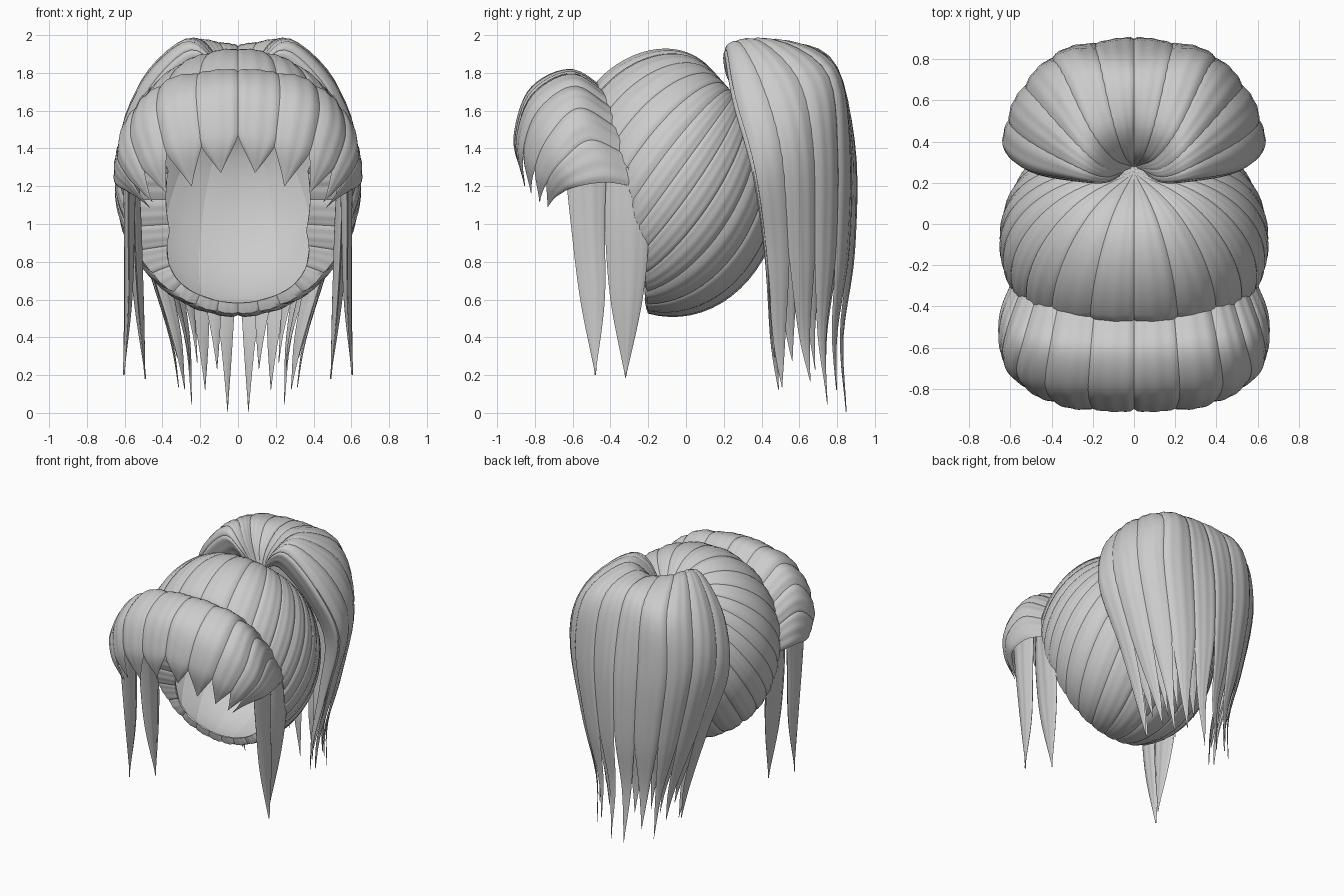
import bpy, bmesh, math, random
from mathutils import Vector as V

if "Cube" in bpy.data.objects:
    bpy.data.objects.remove(bpy.data.objects["Cube"])

random.seed(4)


def spline(pts, s):
    """Catmull-Rom through evenly spaced points, s in 0..1."""
    n = len(pts) - 1
    f = min(max(s, 0), 1) * n
    i = min(int(f), n - 1)
    f -= i
    b, c = pts[i], pts[i + 1]
    a = pts[i - 1] if i > 0 else b * 2 - c
    d = pts[i + 2] if i + 2 <= n else c * 2 - b
    return b + (c - a) * (f / 2) + (a * 2 - b * 5 + c * 4 - d) * (f * f / 2) + (b * 3 - a - c * 3 + d) * (f ** 3 / 2)


def sheet(rows):
    rows = [[V(p) for p in r] for r in rows]
    return lambda u, t: spline([spline(r, t) for r in rows], u)


def strand(bm, surf, u0, u1, t1=1, taper=1, bulge=.3, depth=0, out=1, nt=26, nw=12, mirror=False):
    """Closed lock of hair on surf(u, t): ridged outside, flat inside, pointed past 'taper'."""
    uc, hu, rings = (u0 + u1) / 2, (u1 - u0) / 2, []
    for i in range(nt + 1):
        t = t1 * i / nt
        k = 1
        if t > taper:
            k = max(1 - ((t - taper) / (t1 - taper)) ** 1.2, .015)
        hw = (surf(uc + hu * k, t) - surf(uc - hu * k, t)).length / 2
        sink = depth * min(1, t * 4)
        outer, inner = [], []
        for j in range(nw + 1):
            w = 2 * j / nw - 1
            u = uc + hu * k * w
            p = surf(u, t)
            n = (surf(u + .01, t) - surf(u - .01, t)).cross(
                surf(u, min(t + .01, 1)) - surf(u, max(t - .01, 0))).normalized() * out
            h = bulge * hw * (math.sqrt(max(1 - w * w, 0)) + .12 * math.cos(9 * w + uc * 7))
            outer.append(p + n * (h - sink))
            if j in (3, 6, 9):
                inner.append(p - n * (sink + .004))
        rings.append(outer + inner[::-1])
    for sx in ((1, -1) if mirror else (1,)):
        vs = [[bm.verts.new((p.x * sx, p.y, p.z)) for p in r] for r in rings]
        m = len(vs[0])
        for a, b in zip(vs, vs[1:]):
            for j in range(m):
                bm.faces.new((a[j], a[(j + 1) % m], b[(j + 1) % m], b[j]))
        bm.faces.new(vs[-1])


def finish(bm, name):
    bmesh.ops.recalc_face_normals(bm, faces=bm.faces)
    me = bpy.data.meshes.new(name)
    bm.to_mesh(me)
    bm.free()
    me.shade_smooth()
    me.set_sharp_from_angle(angle=math.radians(50))
    bpy.context.collection.objects.link(bpy.data.objects.new(name, me))


# Scalp hair: strands radiate from the tie over an ellipsoid to the hairline
CEN, RAD = V((0, -.08, 1.22)), V((.64, .575, .70))
D = V((0, .662, .75))
F = V((0, -.75, .662))
LINE = [(.4, -.19), (.8, -.21), (1.2, -.29), (1.5, -.41), (1.75, -.455), (2.1, -.46)]
ends = {}


def on_head(phi, a):
    d = D * math.cos(a) + (F * math.cos(phi) + V((1, 0, 0)) * math.sin(phi)) * math.sin(a)
    return CEN + d * RAD * (1 - .13 * math.exp(-(a / .42) ** 2))


def past_hairline(p):
    for (z0, y0), (z1, y1) in zip(LINE, LINE[1:]):
        if z0 <= p.z <= z1:
            return p.y < y0 + (y1 - y0) * (p.z - z0) / (z1 - z0)
    return False


def end_angle(phi):
    key = round(phi, 5)
    if key not in ends:
        a = .3
        while a < 3 and not past_hairline(on_head(phi, a)):
            a += .03
        lo, hi = a - .03, a
        for _ in range(7):
            mid = (lo + hi) / 2
            if past_hairline(on_head(phi, mid)):
                hi = mid
            else:
                lo = mid
        ends[key] = hi
    return ends[key]


def scalp(phi, t):
    e = end_angle(phi)
    p = on_head(phi, e * min(t / .9, 1))
    if t > .9:  # ends curl inward round the face
        q = (t - .9) / .1
        side = min(max((1.5 - p.z) / .2, .08), 1) * min(max((p.z - .5) / .45, .25), 1)
        p = p + V((-.36 * p.x * side, -.01, (1.15 - p.z) * .08)) * q
    return p


# wider strands over the crown and nape, narrower ones down the sides
bm = bmesh.new()
N = 24
warp = lambda i: 2 * math.pi * i / N + .16 * math.sin(4 * math.pi * i / N)
for i in range(N):
    strand(bm, scalp, warp(i) - .012, warp(i + 1) + .012, bulge=.17, out=-1, nt=30)
finish(bm, "scalp_hair")

# Fringe: arched locks from the hairline to pointed tips, mirrored
fringe = sheet([
    [(0, -.45, 1.72), (0, -.62, 1.81), (0, -.82, 1.71), (0, -.9, 1.46), (0, -.87, 1.26)],
    [(.33, -.42, 1.65), (.36, -.6, 1.75), (.38, -.79, 1.63), (.34, -.87, 1.41), (.28, -.85, 1.19)],
    [(.51, -.36, 1.46), (.57, -.55, 1.55), (.6, -.69, 1.42), (.54, -.77, 1.27), (.45, -.78, 1.12)],
    [(.59, -.28, 1.2), (.64, -.42, 1.22), (.64, -.57, 1.2), (.57, -.66, 1.16), (.47, -.71, 1.07)]])
bm = bmesh.new()
for u0, u1, t1 in ((0, .2, .96), (.17, .4, 1), (.38, .6, .99), (.57, .8, 1), (.77, 1, 1)):
    strand(bm, fringe, u0, u1, t1=t1, taper=.74, bulge=.18, out=-1, mirror=True)
finish(bm, "fringe")

# Side locks: two long hanging points in front of each ear
bm = bmesh.new()
for rows in (
    [[(.58, -.64, 1.3), (.58, -.61, 1.0), (.58, -.56, .6), (.6, -.48, .2)],
     [(.58, -.42, 1.3), (.58, -.43, 1.0), (.59, -.43, .6), (.61, -.48, .2)]],
    [[(.55, -.43, 1.3), (.55, -.43, 1.0), (.53, -.4, .6), (.49, -.32, .18)],
     [(.58, -.24, 1.3), (.56, -.2, .95), (.53, -.23, .6), (.49, -.32, .18)]]):
    strand(bm, sheet(rows), 0, 1, bulge=.35, out=1, mirror=True)
    strand(bm, sheet(rows), 0, 1, bulge=.25, out=-1, mirror=True)
finish(bm, "side_locks")

# Ponytail: rises from the tie, folds over and hangs in pointed locks; last row curls under
tail = sheet([
    [(0, .28, 1.66), (0, .35, 1.83), (0, .53, 1.94), (0, .77, 1.86), (0, .89, 1.4), (0, .89, .85), (0, .84, .4), (0, .87, 0)],
    [(.01, .28, 1.66), (.1, .33, 1.87), (.2, .48, 1.97), (.32, .76, 1.81), (.36, .82, 1.4), (.29, .81, .85),
     (.22, .77, .4), (.2, .79, .02)],
    [(.02, .27, 1.66), (.14, .25, 1.89), (.28, .34, 1.97), (.49, .52, 1.75), (.56, .61, 1.4), (.44, .63, .85),
     (.31, .64, .4), (.28, .68, .08)],
    [(.03, .27, 1.66), (.13, .21, 1.85), (.28, .22, 1.92), (.51, .27, 1.67), (.62, .37, 1.3), (.49, .43, .85),
     (.36, .45, .4), (.31, .47, .1)],
    [(.03, .28, 1.66), (.08, .24, 1.74), (.18, .27, 1.75), (.37, .35, 1.5), (.45, .43, 1.2), (.37, .48, .8),
     (.28, .5, .42), (.24, .54, .15)]])
bm = bmesh.new()
cuts = [0, .13, .29, .44, .6, .77, 1]
for i, (a, b) in enumerate(zip(cuts, cuts[1:])):
    strand(bm, tail, a - (.012 if i else 0), b, t1=(1, .96, 1, .96, .98, 1)[i], taper=.7,
           bulge=.17, nt=34, mirror=True)
    if i:  # under layer fills the gaps between the points
        strand(bm, tail, a - .07, a + .07, t1=random.uniform(.9, .97), taper=.7,
               bulge=.15, depth=.02, nt=34, mirror=True)
finish(bm, "ponytail")
